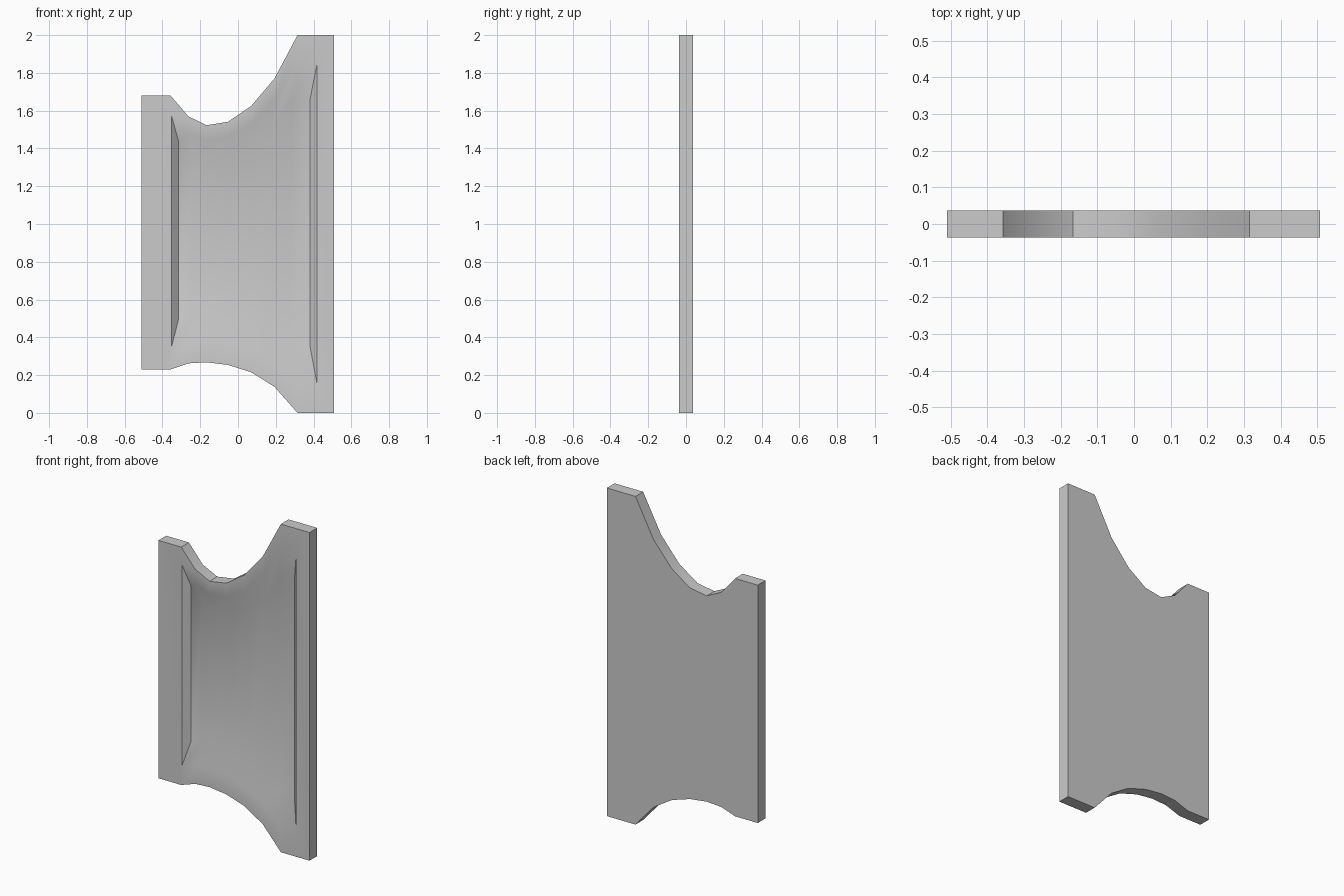
import bpy, bmesh, math

if "Cube" in bpy.data.objects:
    bpy.data.objects.remove(bpy.data.objects["Cube"])

FRONT, BACK, FLOOR = -0.037, 0.037, -0.002

# Profiles as columns: (x, bottom z, top z), left to right
outline = [(-0.357, 0.23, 1.68), (-0.263, 0.262, 1.57), (-0.166, 0.268, 1.523),
           (-0.053, 0.254, 1.541), (0.07, 0.215, 1.625), (0.193, 0.138, 1.77),
           (0.315, 0.0, 2.0), (0.508, 0.0, 2.0)]
rim = [(-0.352, 0.35, 1.573), (-0.262, 0.376, 1.478), (-0.166, 0.382, 1.442),
       (-0.055, 0.37, 1.461), (0.07, 0.334, 1.525), (0.193, 0.265, 1.658),
       (0.313, 0.156, 1.844), (0.418, 0.156, 1.844)]
floor = [(-0.315, 0.493, 1.44), (-0.235, 0.519, 1.372), (-0.146, 0.522, 1.343),
         (-0.045, 0.511, 1.359), (0.066, 0.482, 1.409), (0.183, 0.424, 1.515),
         (0.283, 0.353, 1.658), (0.381, 0.353, 1.658)]
left_edge = [(-0.51, 0.23, 1.68)]

bm = bmesh.new()


def loop(cols, y):
    """Closed ring: along the bottom to the right, back along the top."""
    pts = [(x, b) for x, b, t in cols] + [(x, t) for x, b, t in reversed(cols)]
    return [bm.verts.new((x, y, z)) for x, z in pts]


def bridge(a, b, closed=True):
    n = len(a)
    for i in range(n if closed else n - 1):
        j = (i + 1) % n
        bm.faces.new((a[i], a[j], b[j], b[i]))


def cap(ring):
    """Fill a ring with vertical strips."""
    n = len(ring)
    for i in range(n // 2 - 1):
        bm.faces.new((ring[i], ring[i + 1], ring[n - 2 - i], ring[n - 1 - i]))


front = loop(left_edge + outline, FRONT)
back = loop(left_edge + outline, BACK)
rim_v = loop(rim, FRONT)
floor_v = loop(floor, FLOOR)

# Outer edge and back
bridge(front, back)
cap(back)
# Raised front frame, with the wide left border
bridge(front[1:-1], rim_v, closed=False)
bm.faces.new((front[0], front[1], rim_v[0], rim_v[-1], front[-2], front[-1]))
# Sloped recess walls and recess floor
bridge(rim_v, floor_v)
cap(floor_v)

bmesh.ops.recalc_face_normals(bm, faces=bm.faces)
mesh = bpy.data.meshes.new("recessed_panel")
bm.to_mesh(mesh)
bm.free()
panel = bpy.data.objects.new("recessed_panel", mesh)
bpy.context.collection.objects.link(panel)
bpy.context.view_layer.objects.active = panel
panel.select_set(True)
bpy.ops.object.shade_smooth_by_angle(angle=math.radians(30))
